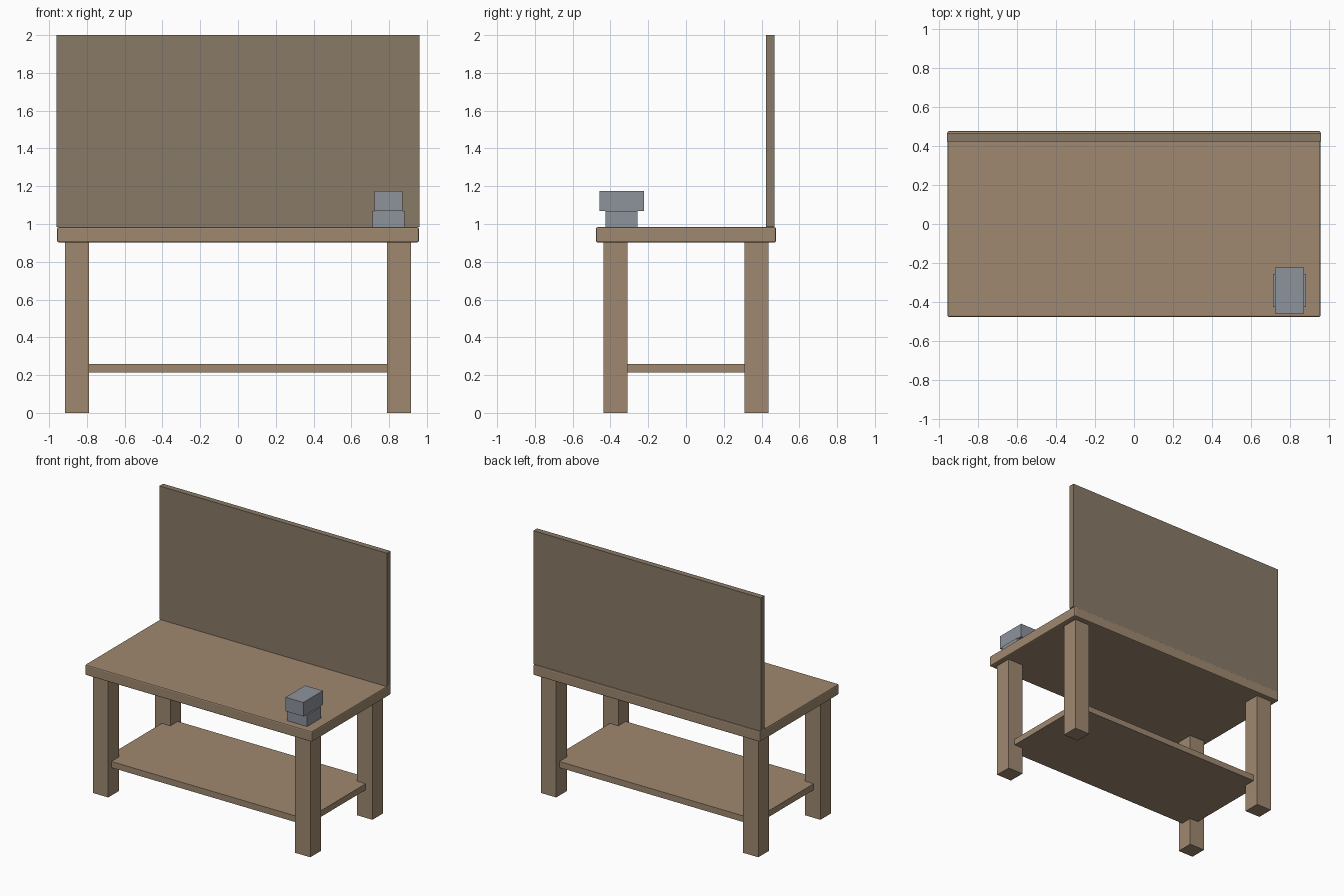
import bpy
import bmesh

if "Cube" in bpy.data.objects:
    bpy.data.objects.remove(bpy.data.objects["Cube"])


def material(name, rgb):
    mat = bpy.data.materials.new(name)
    mat.diffuse_color = (*rgb, 1.0)
    mat.use_nodes = True
    mat.node_tree.nodes["Principled BSDF"].inputs["Base Color"].default_value = mat.diffuse_color
    return mat


wood = material("wood", (0.35, 0.25, 0.16))
board_wood = material("board_wood", (0.25, 0.195, 0.135))
steel = material("steel", (0.27, 0.29, 0.33))


def box(name, x, y, z, mat, bevel=0.0):
    """Box spanning the (min, max) pairs x, y and z."""
    bm = bmesh.new()
    bmesh.ops.create_cube(bm, size=1.0)
    for v in bm.verts:
        v.co = [r[0] + (c + 0.5) * (r[1] - r[0]) for c, r in zip(v.co, (x, y, z))]
    mesh = bpy.data.meshes.new(name)
    bm.to_mesh(mesh)
    bm.free()
    mesh.materials.append(mat)
    obj = bpy.data.objects.new(name, mesh)
    bpy.context.collection.objects.link(obj)
    if bevel:
        mod = obj.modifiers.new("edge_bevel", 'BEVEL')
        mod.width = bevel
        mod.segments = 2
    return obj


TOP = 0.983

# Worktop with softened edges
box("worktop", (-0.957, 0.957), (-0.477, 0.477), (0.903, TOP), wood, 0.008)

# Four square legs
for side, sx in (("left", -1), ("right", 1)):
    for end, sy in (("front", -1), ("back", 1)):
        xs = sorted((sx * 0.788, sx * 0.917))
        ys = sorted((sy * 0.310, sy * 0.438))
        box(f"{end}_{side}_leg", xs, ys, (0.0, 0.903), wood)

# Lower shelf let into the legs
box("lower_shelf", (-0.86, 0.86), (-0.40, 0.40), (0.213, 0.26), wood)

# Upright tool board at the back
box("back_board", (-0.96, 0.96), (0.424, 0.468), (TOP, 2.0), board_wood)

# Bench vise: base and jaw block
box("vise_base", (0.713, 0.882), (-0.427, -0.257), (TOP, 1.07), steel)
box("vise_jaw", (0.723, 0.872), (-0.459, -0.223), (1.07, 1.176), steel)
